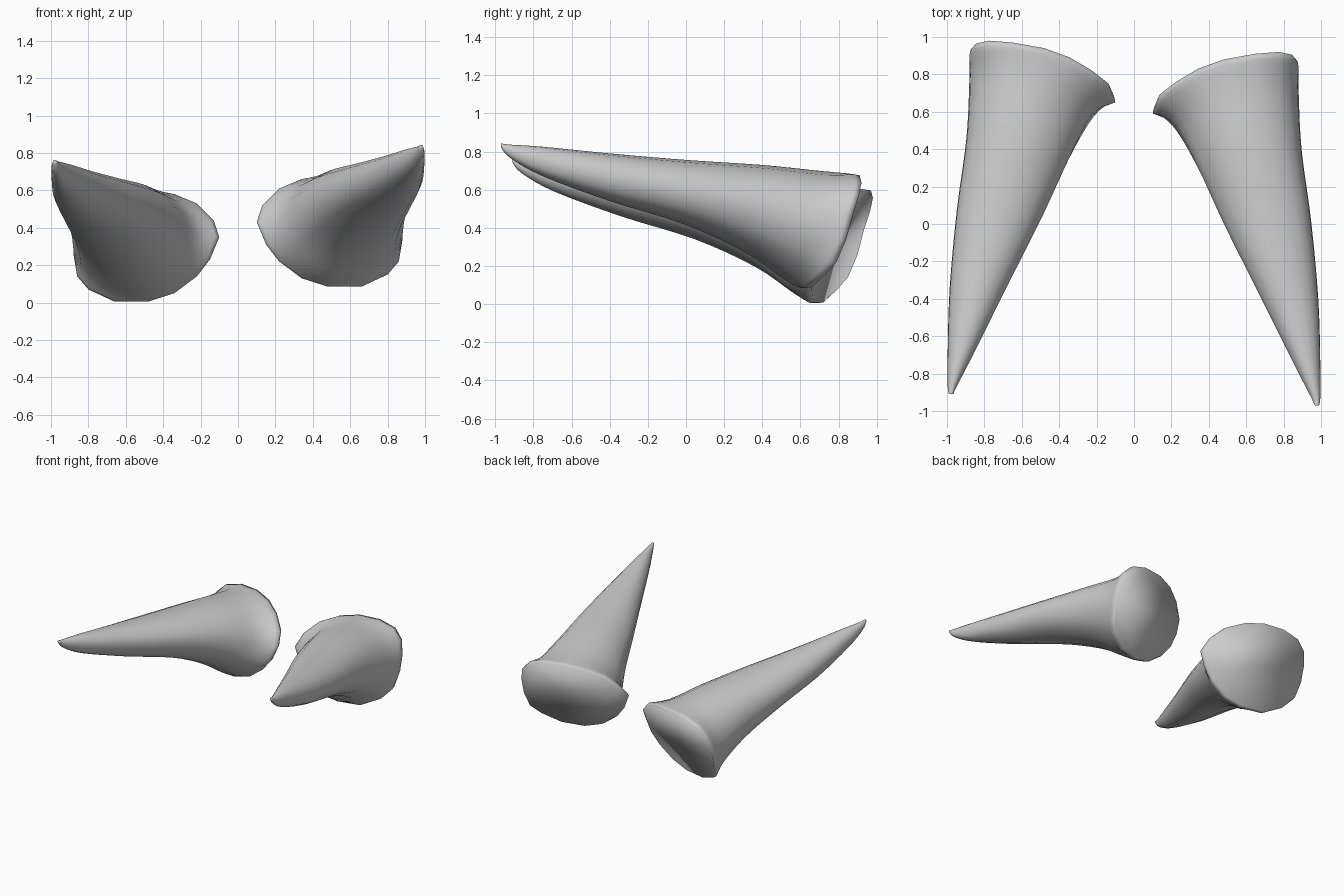
import bpy, bmesh, math

if "Cube" in bpy.data.objects:
    bpy.data.objects.remove(bpy.data.objects["Cube"])

# Uneven flared rim at the wide end (x, y, z), seen clockwise from the front
RIM = [(.10, .62, .43), (.13, .69, .52), (.22, .76, .61), (.34, .83, .66),
       (.48, .88, .685), (.65, .91, .68), (.78, .92, .64), (.85, .905, .57),
       (.88, .87, .46), (.88, .84, .34), (.86, .79, .22), (.80, .73, .15),
       (.66, .66, .085), (.48, .62, .085), (.34, .60, .13), (.22, .60, .22),
       (.15, .61, .31)]
# Oval sections towards the tip: y, x min, x max, z min, z max, tilt
SECTIONS = [(.60, .22, .885, .135, .70, .8), (.35, .335, .90, .275, .73, .5),
            (0, .485, .95, .42, .755, .2), (-.40, .68, .987, .54, .79, 0),
            (-.75, .855, .997, .67, .825, 0), (-.92, .943, .997, .765, .836, 0),
            (-.97, .967, .99, .822, .843, 0)]
CX, CZ = .49, .385
ANGLES = [math.atan2((z - CZ) / .3, (x - CX) / .39) for x, y, z in RIM]


def oval(y, x0, x1, z0, z1, tilt):
    ring = []
    for a in ANGLES:
        dx = math.cos(a) * (x1 - x0) / 2
        dz = math.sin(a) * (z1 - z0) / 2
        ring.append(((x0 + x1) / 2 + dx, y + tilt * (.33 * dx + .4 * dz),
                     (z0 + z1) / 2 + dz))
    return ring


def spline(a, b, c, d, t):
    return tuple(.5 * (2 * q + (r - p) * t + (2 * p - 5 * q + 4 * r - s) * t * t
                       + (3 * q - p - 3 * r + s) * t ** 3)
                 for p, q, r, s in zip(a, b, c, d))


def make_horn(name, side, dy, dz):
    keys = [[(x, y - .03, z) for x, y, z in RIM]] + [oval(*s) for s in SECTIONS]
    # Slightly rounded edge at the open end
    rings = [[(CX + (x - CX) * .985, y, CZ + (z - CZ) * .985) for x, y, z in RIM]]
    last = len(keys) - 1
    steps = 4
    for k in range(last):
        quad = [keys[max(0, min(last, k + o))] for o in (-1, 0, 1, 2)]
        for j in range(steps):
            rings.append([spline(*pts, j / steps) for pts in zip(*quad)])
    rings.append(keys[-1])

    # Loft the rings and close both ends
    bm = bmesh.new()
    loops = [[bm.verts.new((side * x, y + dy, z + dz)) for x, y, z in r] for r in rings]
    n = len(RIM)
    for a, b in zip(loops, loops[1:]):
        for i in range(n):
            bm.faces.new((a[i], a[(i + 1) % n], b[(i + 1) % n], b[i]))
    bm.faces.new(loops[0])
    bm.faces.new(loops[-1])
    bmesh.ops.recalc_face_normals(bm, faces=bm.faces)
    for f in bm.faces:
        f.smooth = True
    mesh = bpy.data.meshes.new(name)
    bm.to_mesh(mesh)
    bm.free()
    bpy.context.collection.objects.link(bpy.data.objects.new(name, mesh))


# Mirrored pair, the left one set a little lower and further back
make_horn("right_horn", 1, 0, 0)
make_horn("left_horn", -1, .06, -.08)
